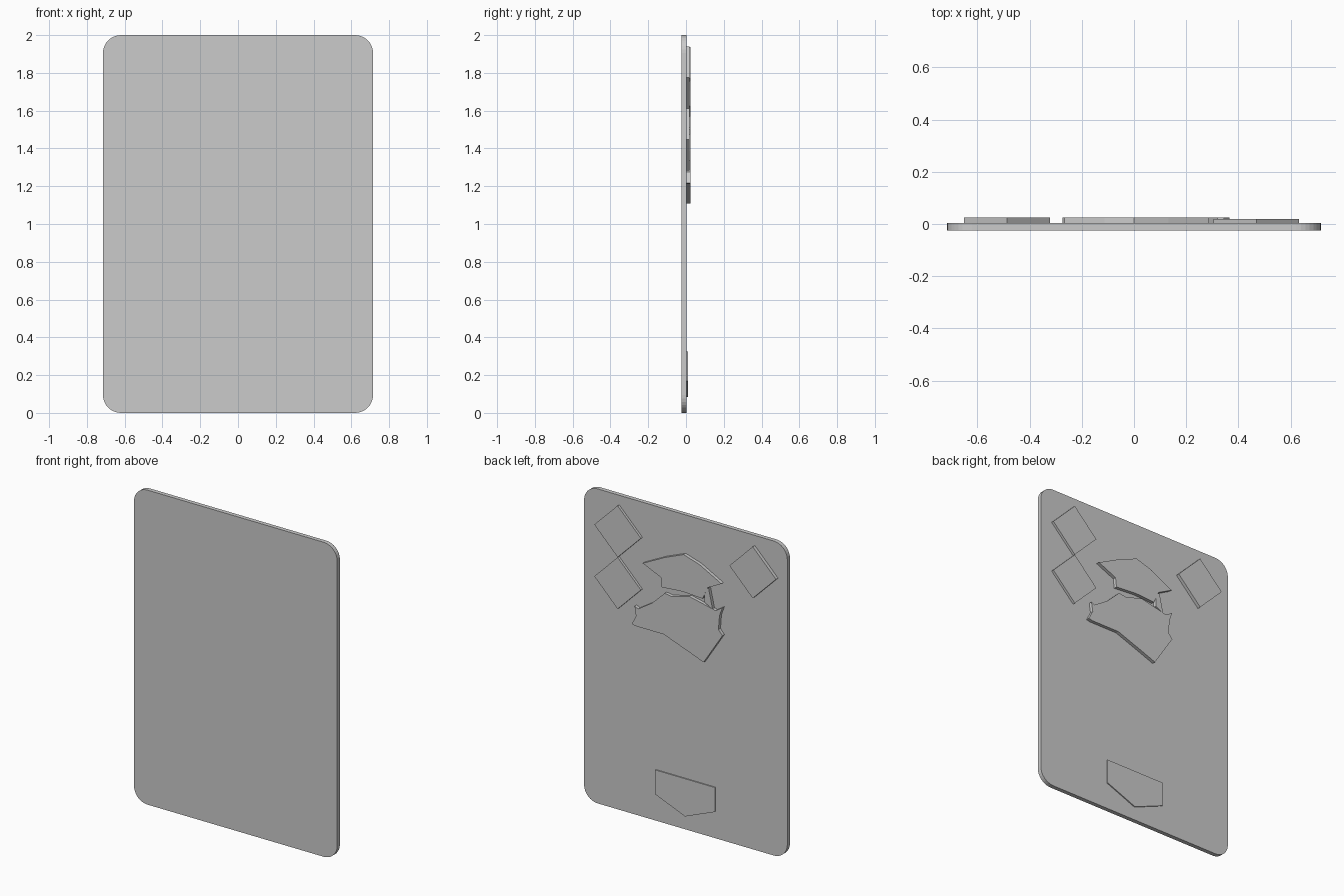
import bpy, bmesh, math

if "Cube" in bpy.data.objects:
    bpy.data.objects.remove(bpy.data.objects["Cube"])


def slab(name, pts, y0, y1):
    """Extrude an (x, z) outline from y0 to y1."""
    bm = bmesh.new()
    face = bm.faces.new([bm.verts.new((x, y0, z)) for x, z in pts])
    ext = bmesh.ops.extrude_face_region(bm, geom=[face])
    for v in ext["geom"]:
        if isinstance(v, bmesh.types.BMVert):
            v.co.y = y1
    bmesh.ops.recalc_face_normals(bm, faces=bm.faces)
    me = bpy.data.meshes.new(name)
    bm.to_mesh(me)
    bm.free()
    ob = bpy.data.objects.new(name, me)
    bpy.context.collection.objects.link(ob)
    return ob


def rounded_rect(w, h, r, n=8):
    pts = []
    corners = [(w / 2 - r, h - r), (-w / 2 + r, h - r), (-w / 2 + r, r), (w / 2 - r, r)]
    for i, (cx, cz) in enumerate(corners):
        for k in range(n + 1):
            a = math.pi / 2 * (i + k / n)
            pts.append((cx + r * math.cos(a), cz + r * math.sin(a)))
    return pts


BACK = 0.003   # rear surface of the panel

# Rounded panel
slab("panel", rounded_rect(1.43, 2.0, 0.095), -0.024, BACK)

# Diamond tiles
D = 0.164
for i, (cx, cz, top) in enumerate([(0.468, 1.776, 0.019), (0.468, 1.447, 0.019), (-0.486, 1.772, 0.024)]):
    slab(f"diamond_tile_{i + 1}", [(cx + D, cz), (cx, cz + D), (cx - D, cz), (cx, cz - D)], BACK, top)

# Pointed plaque near the bottom
slab("pointed_plaque", [(0.21, 0.325), (-0.21, 0.325), (-0.21, 0.17), (0, 0.085), (0.21, 0.17)], BACK, 0.010)

# Irregular raised emblem: upper part, thin link, lower part
slab("emblem_upper", [
    (0.288, 1.624), (0.133, 1.702), (0.0, 1.756), (-0.112, 1.722), (-0.266, 1.641),
    (-0.168, 1.590), (-0.133, 1.511), (0.007, 1.519), (0.154, 1.507), (0.161, 1.568)], BACK, 0.024)
slab("emblem_link", [(-0.147, 1.572), (-0.175, 1.588), (-0.203, 1.462), (-0.147, 1.490)], BACK, 0.023)
slab("emblem_lower", [
    (0.365, 1.217), (0.335, 1.275), (0.345, 1.335), (0.320, 1.325), (0.224, 1.387),
    (0.133, 1.474), (0.084, 1.467), (-0.042, 1.500), (-0.147, 1.477), (-0.224, 1.459),
    (-0.273, 1.491), (-0.252, 1.434), (-0.245, 1.344), (-0.273, 1.313), (-0.140, 1.108),
    (-0.042, 1.145), (0.140, 1.211), (0.337, 1.211)], BACK, 0.024)
